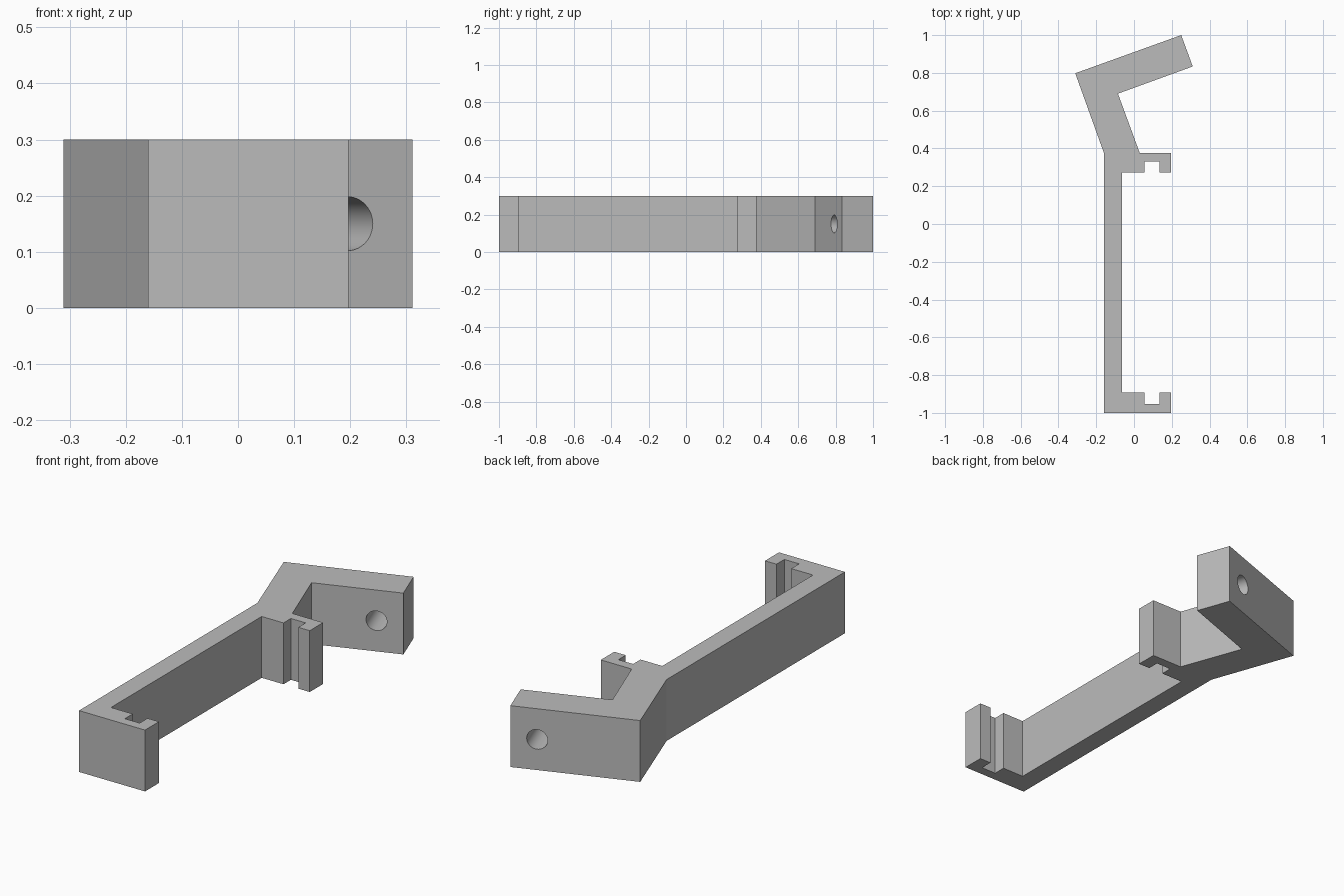
import bpy
import bmesh
import math
from mathutils import Matrix, Vector

cube = bpy.data.objects.get("Cube")
if cube:
    bpy.data.objects.remove(cube, do_unlink=True)

HEIGHT = 0.3
TILT = math.radians(20)

# One grey for the whole bracket
grey = bpy.data.materials.new("plain_grey")
grey.use_nodes = True
colour = (0.5, 0.5, 0.5, 1)
grey.diffuse_color = colour
grey.node_tree.nodes["Principled BSDF"].inputs["Base Color"].default_value = colour


def add_object(name, bm):
    bmesh.ops.recalc_face_normals(bm, faces=bm.faces)
    mesh = bpy.data.meshes.new(name)
    bm.to_mesh(mesh)
    bm.free()
    mesh.materials.append(grey)
    obj = bpy.data.objects.new(name, mesh)
    bpy.context.collection.objects.link(obj)
    return obj


def jaw(edge, floor):
    """Notched inner edge of a jaw, from its tip to the spine."""
    return [(0.197, edge), (0.135, edge), (0.135, floor),
            (0.055, floor), (0.055, edge), (-0.063, edge)]


# Bracket outline: spine, two notched jaws and the tilted mounting arm
outline = [(-0.16, -1), (0.197, -1)]
outline += jaw(-0.892, -0.953)
outline += reversed(jaw(0.273, 0.33))
outline += [(0.197, 0.377), (0.03, 0.377), (-0.085, 0.69),
            (0.311, 0.834), (0.25, 1), (-0.311, 0.798), (-0.16, 0.378)]

bm = bmesh.new()
face = bm.faces.new([bm.verts.new((x, y, 0)) for x, y in outline])
extruded = bmesh.ops.extrude_face_region(bm, geom=[face])["geom"]
bmesh.ops.translate(bm, vec=(0, 0, HEIGHT),
                    verts=[v for v in extruded if isinstance(v, bmesh.types.BMVert)])
bracket = add_object("bracket", bm)

# Screw hole straight through the arm
bm = bmesh.new()
place = (Matrix.Translation(Vector((0.195, 0.792, HEIGHT / 2)))
         @ Matrix.Rotation(TILT, 4, "Z") @ Matrix.Rotation(math.pi / 2, 4, "X"))
bmesh.ops.create_cone(bm, cap_ends=True, segments=48, radius1=0.048,
                      radius2=0.048, depth=0.6, matrix=place)
cutter = add_object("hole_cutter", bm)
cutter.hide_render = True

cut = bracket.modifiers.new("screw_hole", "BOOLEAN")
cut.operation = "DIFFERENCE"
cut.solver = "EXACT"
cut.object = cutter

bpy.ops.object.select_all(action="DESELECT")
bpy.context.view_layer.objects.active = bracket
bracket.select_set(True)
bpy.ops.object.modifier_apply(modifier=cut.name)
bpy.data.objects.remove(cutter, do_unlink=True)
bpy.ops.object.shade_smooth_by_angle(angle=math.radians(15))
